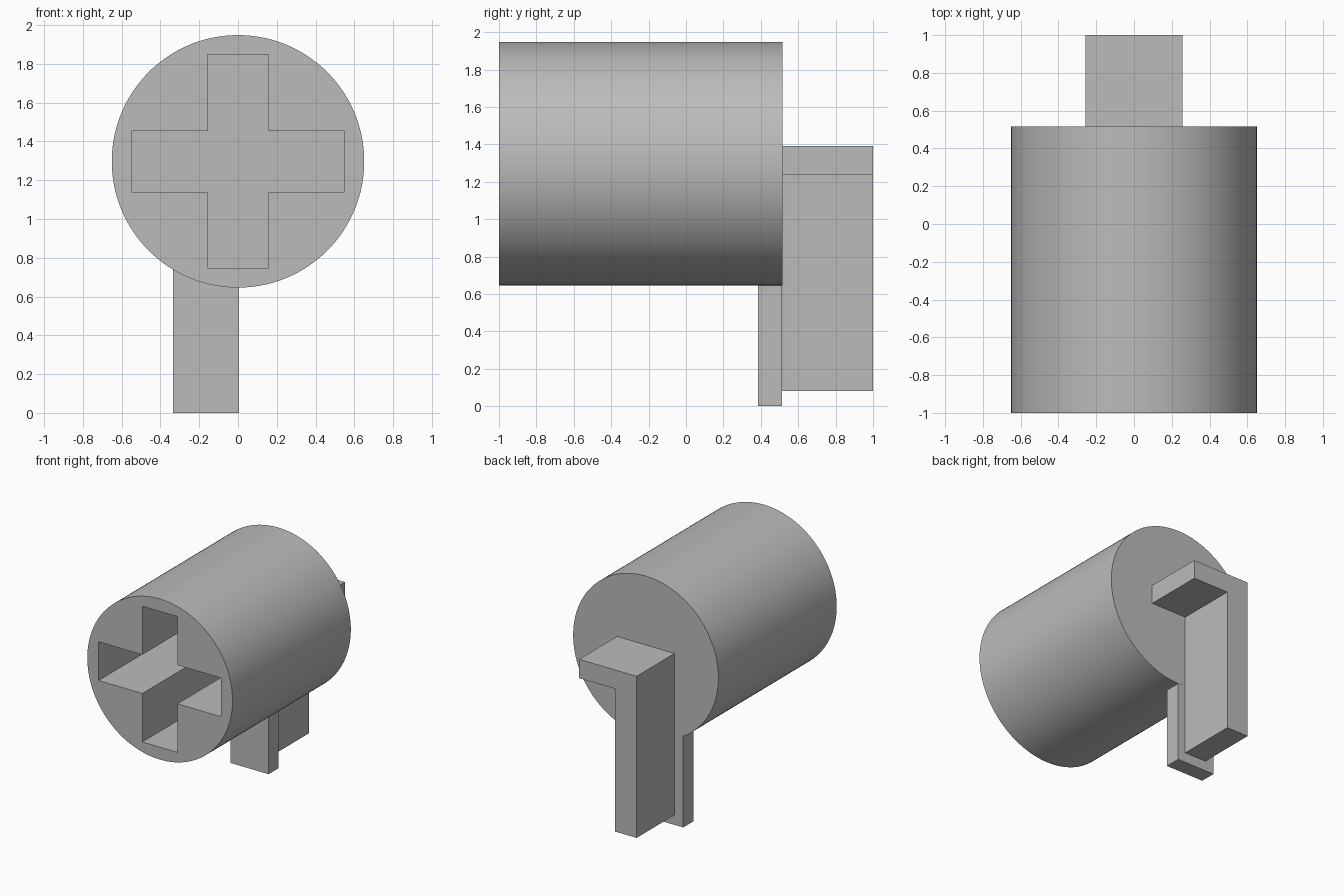
import bpy
import bmesh
import math
from mathutils import Matrix, Vector

default = bpy.data.objects.get("Cube")
if default:
    bpy.data.objects.remove(default, do_unlink=True)

grey = bpy.data.materials.new("plain grey")
grey.use_nodes = True
grey.diffuse_color = (0.5, 0.5, 0.5, 1)
grey.node_tree.nodes["Principled BSDF"].inputs["Base Color"].default_value = (0.5, 0.5, 0.5, 1)

CENTRE_Z, RADIUS = 1.297, 0.651
FRONT, BACK = -1.0, 0.515


def make_object(name, bm):
    bmesh.ops.recalc_face_normals(bm, faces=bm.faces)
    mesh = bpy.data.meshes.new(name)
    bm.to_mesh(mesh)
    bm.free()
    mesh.materials.append(grey)
    obj = bpy.data.objects.new(name, mesh)
    bpy.context.collection.objects.link(obj)
    return obj


def extrude_profile(name, outline, y0, y1):
    """Extrude an x-z outline along y."""
    bm = bmesh.new()
    face = bm.faces.new([bm.verts.new((x, y0, z)) for x, z in outline])
    result = bmesh.ops.extrude_face_region(bm, geom=[face])
    moved = [v for v in result["geom"] if isinstance(v, bmesh.types.BMVert)]
    bmesh.ops.translate(bm, verts=moved, vec=Vector((0, y1 - y0, 0)))
    return make_object(name, bm)


# Round body lying along y
bm = bmesh.new()
place = Matrix.Translation((0, (FRONT + BACK) / 2, CENTRE_Z)) @ Matrix.Rotation(math.pi / 2, 4, "X")
bmesh.ops.create_cone(bm, cap_ends=True, segments=128, radius1=RADIUS, radius2=RADIUS,
                      depth=BACK - FRONT, matrix=place)
body = make_object("round_body", bm)

# Deep cross-shaped socket cut into the front
a, b = 0.157, 0.55
quarter = [(a, a), (a, b), (-a, b)]
cross = []
for turn in range(4):
    c, s = round(math.cos(turn * math.pi / 2)), round(math.sin(turn * math.pi / 2))
    cross += [(x * c - z * s, CENTRE_Z + x * s + z * c) for x, z in quarter]
cutter = extrude_profile("socket_cutter", cross, FRONT - 0.1, 0.3)
cut = body.modifiers.new("socket", "BOOLEAN")
cut.operation, cut.solver, cut.object = "DIFFERENCE", "EXACT", cutter
bpy.ops.object.select_all(action="DESELECT")
bpy.context.view_layer.objects.active = body
body.select_set(True)
bpy.ops.object.modifier_apply(modifier=cut.name)
bpy.data.objects.remove(cutter, do_unlink=True)
bpy.ops.object.shade_smooth_by_angle(angle=math.radians(30))

# Hooked bracket on the back: a leg with a flange along its top
left, right, bottom, top = -0.257, 0.257, 0.08, 1.39
inner, flange = -0.062, 1.237
extrude_profile("back_bracket", [(left, bottom), (inner, bottom), (inner, flange),
                                 (right, flange), (right, top), (left, top)], BACK, 1.0)

# Thin foot plate hanging under the rear of the body
extrude_profile("foot_plate", [(-0.335, 0), (0.005, 0), (0.005, 0.74), (-0.335, 0.76)],
                0.385, BACK - 0.001)
